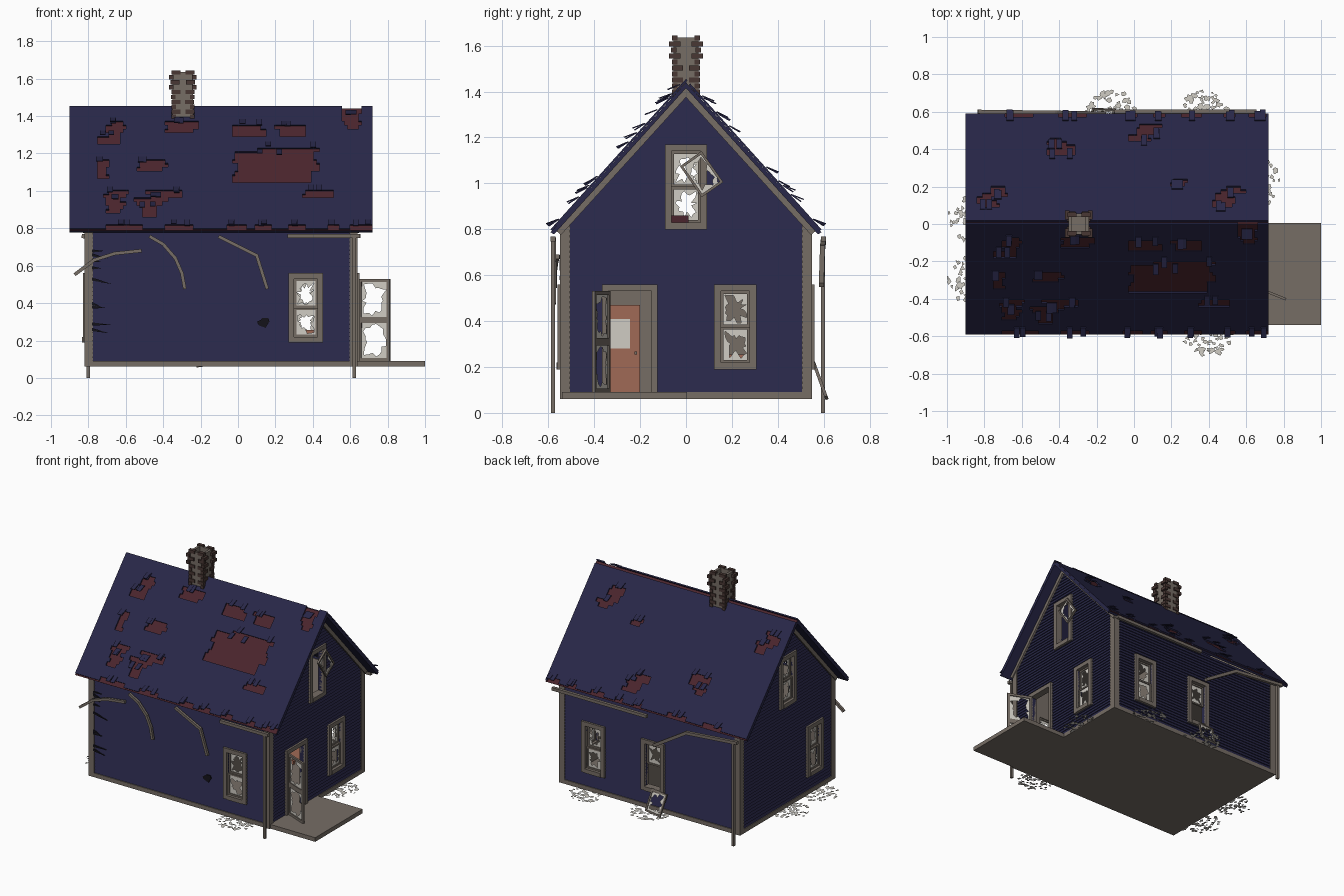
import bpy, math, random
from mathutils import Matrix, Vector

if "Cube" in bpy.data.objects:
    bpy.data.objects.remove(bpy.data.objects["Cube"])
random.seed(4)
R = random.uniform

def material(name, r, g, b):
    m = bpy.data.materials.new(name)
    m.diffuse_color = [((c / 255 + .055) / 1.055) ** 2.4 for c in (r, g, b)] + [1]
    m.use_nodes = True
    m.node_tree.nodes["Principled BSDF"].inputs["Base Color"].default_value = m.diffuse_color
    return m
NAVY = material("navy siding", 40, 39, 72)
RED = material("bare roof red", 74, 36, 44)
TRIM = material("weathered trim", 118, 109, 101)
BRICK = material("dark brick", 72, 55, 51)
GLASS = material("pale glass", 208, 204, 196)
WOOD = material("inner door wood", 160, 106, 86)
DARK = material("dark gap", 20, 18, 26)
I = Matrix.Identity(4)

def make(name, verts, faces, mats, M=I, rule=None):
    me = bpy.data.meshes.new(name)
    me.from_pydata([M @ Vector(v) for v in verts], [], faces)
    for m in mats if isinstance(mats, list) else [mats]:
        me.materials.append(m)
    me.update()
    if rule:
        for p in me.polygons:
            p.material_index = rule(p)
    ob = bpy.data.objects.new(name, me)
    bpy.context.collection.objects.link(ob)
    return ob

HEX = [(0, 3, 2, 1), (4, 5, 6, 7), (0, 1, 5, 4), (1, 2, 6, 5), (2, 3, 7, 6), (3, 0, 4, 7)]
def add_hex(V, F, pts):
    n = len(V)
    V += pts
    F += [tuple(n + i for i in f) for f in HEX]

def boxes(name, items, mat, M=I):
    V, F = [], []
    for x0, x1, y0, y1, z0, z1 in items:
        add_hex(V, F, [(x, y, z) for z in (z0, z1) for x, y in ((x0, y0), (x1, y0), (x1, y1), (x0, y1))])
    return make(name, V, F, mat, M)

def prism(name, pts, y0, y1, mat, M=I):
    n = len(pts)
    V = [(u, y, z) for y in (y0, y1) for u, z in pts]
    F = [tuple(range(n)), tuple(range(2 * n - 1, n - 1, -1))]
    F += [(i, n + i, n + (i + 1) % n, (i + 1) % n) for i in range(n)]
    return make(name, V, F, mat, M)

def beams(name, path, w, mat):
    V, F = [], []
    for p, q in zip(path, path[1:]):
        p, q = Vector(p), Vector(q)
        d = (q - p).normalized()
        s = d.cross(Vector((0, 1, 0))).normalized() * w
        t = d.cross(s).normalized() * w
        add_hex(V, F, [e + a * s + b * t for e in (p - d * w * .5, q + d * w * .5)
                       for a, b in ((-1, -1), (1, -1), (1, 1), (-1, 1))])
    make(name, V, F, mat)

# wall frames: local x along the wall, local -y outward
def frame(x, y, deg):
    return Matrix.Translation((x, y, 0)) @ Matrix.Rotation(math.radians(deg), 4, 'Z')
FRONT, BACK = frame(0, -.54, 0), frame(0, .54, 180)
RIGHT, LEFT = frame(.63, 0, 90), frame(-.81, 0, -90)
SL = .655 / .59

# clapboard walls, row by row, leaving the openings free
def wall(name, M, u0, u1, top, holes):
    V, F, h = [], [], .022
    for i in range(int((top - .07) / h)):
        a = .07 + i * h
        b = a + h
        def lim(z):
            k = (1.43 - z) / SL if top > 1 else 9
            return max(u0, -k), min(u1, k)
        (la, ra), (lb, rb) = lim(a), lim(b)
        cuts = sorted((p, q) for p, q, c, d in holes if a < d and b > c)
        edges = [(la, lb)] + [(e, e) for c in cuts for e in c] + [(ra, rb)]
        for (s, s2), (e, e2) in zip(edges[::2], edges[1::2]):
            add_hex(V, F, [(s, -.007, a), (e, -.007, a), (e, .025, a), (s, .025, a),
                           (s2, 0, b), (e2, 0, b), (e2, .025, b), (s2, .025, b)])
    make(name, V, F, [NAVY, TRIM], M, lambda p: int(p.index % 6 == 4))

def hole(u, z):
    return (u - .0625, u + .0625, z, z + .31)
wall("front_wall", FRONT, -.81, .63, .81, [hole(.363, .22)])
wall("back_wall", BACK, -.63, .81, .81, [hole(-.36, .22), hole(.12, .22)])
wall("right_wall", RIGHT, -.54, .54, 1.42, [hole(.215, .22), hole(0, .83), (-.34, -.15, .06, .53)])
wall("left_wall", LEFT, -.54, .54, 1.42, [hole(.31, .22), hole(0, .83)])

# sash: rails and stile with a jagged broken pane, centred on the origin
def sash(name, M, w, h, rail=.011, keep=.55):
    a, b = w / 2, h / 2
    boxes(name + "_rails", [(-a, a, -.007, .007, -b, rail - b), (-a, a, -.007, .007, b - rail, b),
          (-a, rail - a, -.007, .007, -b, b), (a - rail, a, -.007, .007, -b, b)], TRIM, M)
    a, b, n = a - rail, b - rail, 24
    V = []
    for i in range(n):
        t = math.atan2(b, a) + i * math.tau / n
        c, s = math.cos(t), math.sin(t)
        k = min(a / max(abs(c), 1e-6), b / max(abs(s), 1e-6))
        f = R(keep - .2, .95)
        V += [(k * c, 0, k * s), (k * c * f, 0, k * s * f)]
    make(name + "_broken_glass", V, [(2 * i, (2 * i + 2) % (2 * n), (2 * i + 3) % (2 * n), 2 * i + 1)
                                     for i in range(n)], GLASS, M)

def window(name, M, u, z, sashes=(0, 1)):
    a, b, t = u - .0625, u + .0625, z + .31
    boxes(name + "_frame", [(a - .03, a, -.02, .03, z - .03, t + .03), (b, b + .03, -.02, .03, z - .03, t + .03),
          (a, b, -.02, .03, t, t + .03), (a, b, -.024, .03, z - .03, z)], TRIM, M)
    for s in sashes:
        sash(f"{name}_sash_{s}", M @ Matrix.Translation((u, .004 + .012 * s, z + .0775 + .155 * s)), .125, .155)
window("front_window", FRONT, .363, .22)
window("back_window", BACK, -.36, .22)
window("back_open_window", BACK, .12, .22, (1,))
window("right_window", RIGHT, .215, .22)
window("right_attic_window", RIGHT, 0, .83, ())
window("left_window", LEFT, .31, .22)
window("left_attic_window", LEFT, 0, .83)
sash("hanging_sash", RIGHT @ Matrix.Translation((.068, -.03, 1.04)) @ Matrix.Rotation(math.radians(-35), 4, 'Y'),
     .115, .165, keep=.8)
sash("fallen_sash", BACK @ Matrix.Translation((.17, -.045, .14)) @ Matrix.Rotation(math.radians(-20), 4, 'X')
     @ Matrix.Rotation(.12, 4, 'Y'), .125, .16)

# front door: frame and open glazed leaf
boxes("door_frame", [(-.365, -.34, -.02, .03, .09, .56), (-.15, -.125, -.02, .03, .09, .56),
                     (-.34, -.15, -.02, .03, .53, .56)], TRIM, RIGHT)
LEAF = Matrix.Translation((.645, -.335, 0)) @ Matrix.Rotation(math.radians(-22), 4, 'Z')
for i, z in enumerate((.2, .42)):
    sash(f"door_leaf_{i}", LEAF @ Matrix.Translation((.09, 0, z)), .18, .22, .017, .75)

# floors, porch, corner boards, base trim, rake boards
boxes("ground_floor", [(-.80, .62, -.53, .53, .06, .09)], TRIM)
boxes("attic_floor", [(-.78, .60, -.51, .51, .775, .795)], TRIM)
boxes("porch_slab", [(.62, 1, -.54, .005, .06, .09)], TRIM)
boxes("corner_boards", [(x, x + .045, y, y + .045, .06, .82) for x in (-.82, .595) for y in (-.55, .505)], TRIM)
boxes("base_trim", [(-.815, .635, y, y + .03, .06, .09) for y in (-.55, .52)] +
      [(x, x + .03, -.54, .54, .06, .09) for x in (-.82, .61)], TRIM)
for name, M in (("right", RIGHT), ("left", LEFT)):
    for s in (-1, 1):
        prism(f"{name}_rake_board_{s}", [(0, 1.43), (s * .57, 1.43 - .57 * SL), (s * .545, .775), (0, 1.375)],
              -.018, 0, TRIM, M)

# interior: partition, wooden door, furniture
boxes("partition", [(-.02, 0, -.51, .51, .09, .775)], TRIM)
boxes("inner_door", [(0, .012, -.335, -.2, .09, .47)], WOOD)
boxes("inner_door_panel", [(.012, .016, -.33, -.245, .28, .41)], GLASS)
boxes("inner_door_knob", [(.012, .025, -.225, -.213, .255, .267)], TRIM)
boxes("table", [(.2, .47, .1, .34, .235, .255)] +
      [(x, x + .02, y, y + .02, .09, .235) for x in (.21, .44) for y in (.11, .31)], WOOD)
boxes("attic_chest", [(.3, .42, -.07, .01, .795, .86)], RED)

# roof deck: bare red on top, navy below and at the verges
for s in (-1, 1):
    prof = [(s * .59, .787), (0, 1.44), (0, 1.415), (s * .575, .778)]
    make("roof_deck_front" if s < 0 else "roof_deck_back", [(x, y, z) for x in (-.9, .72) for y, z in prof],
         [(0, 1, 2, 3), (7, 6, 5, 4), (0, 4, 5, 1), (1, 5, 6, 2), (2, 6, 7, 3), (3, 7, 4, 0)],
         [RED, NAVY], I, lambda p: int(p.index != 2))

# shingle layer with missing patches (x0, x1, lower z, upper z)
front_gaps = [(-.69, -.61, 1.26, 1.37), (-.76, -.63, 1.25, 1.3), (-.39, -.22, 1.31, 1.37), (-.02, .13, 1.3, 1.36),
              (.22, .35, 1.29, 1.35), (.57, .65, 1.34, 1.46), (-.76, -.69, 1.07, 1.16), (-.54, -.39, 1.11, 1.16),
              (-.02, .38, 1.05, 1.2), (.08, .42, 1.1, 1.24), (-.48, -.31, .96, 1.0), (-.54, -.4, .93, .97),
              (-.71, -.6, .96, 1.0), (-.69, -.62, .88, .96), (-.53, -.43, .87, .92), (.35, .5, .96, 1.01)]
back_gaps = [(-.46, -.31, .98, 1.05), (-.46, -.38, .94, .99), (-.02, .08, .92, .97), (.03, .14, .86, .93),
             (.2, .29, 1.18, 1.23), (-.83, -.74, 1.27, 1.35), (-.78, -.69, 1.23, 1.29), (.43, .53, 1.27, 1.36),
             (.48, .58, 1.23, 1.28), (-.95, .8, 1.437, 1.47)]
eaves = [(-.69, -.53), (-.4, -.25), (-.06, .02), (.08, .17), (.27, .35), (.47, .54), (.6, .73)]
NX, NS = 108, 32
for s, name, gaps in ((-1, "front", front_gaps), (1, "back", back_gaps)):
    gaps = gaps + [(a, b, .79, .823) for a, b in eaves]
    def pt(x, t, up=0):
        return (x, s * (.59 * (1 - t) + .743 * up), .80 + .655 * t + .669 * up)
    V = [pt(-.9 + 1.62 * i / NX, j / NS) for j in range(NS + 1) for i in range(NX + 1)]
    F = []
    for j in range(NS):
        z = .8 + .655 * (j + .5) / NS
        cut = [(a + R(-.02, .02), b + R(-.02, .02)) for a, b, c, d in gaps if c <= z <= d]
        for i in range(NX):
            x = -.9 + 1.62 * (i + .5) / NX
            if not any(a < x < b for a, b in cut):
                n = j * (NX + 1) + i
                q = (n, n + 1, n + NX + 2, n + NX + 1)
                F.append(q if s < 0 else q[::-1])
    ob = make(name + "_shingles", V, F, NAVY)
    mod = ob.modifiers.new("thickness", 'SOLIDIFY')
    mod.thickness, mod.offset = .009, -1
    # loose shingles lifted beside the gaps
    V, F = [], []
    for a, b, c, d in gaps:
        if b - a > 1:
            continue
        for k in range(2):
            x, t = R(a, b - .03), min(max((d - .8) / .655, .03), .93)
            lift = R(.012, .028)
            add_hex(V, F, [pt(x, t - .03, lift), pt(x + .03, t - .03, lift), pt(x + .03, t + .03), pt(x, t + .03),
                           pt(x, t - .03, lift + .006), pt(x + .03, t - .03, lift + .006),
                           pt(x + .03, t + .03, .006), pt(x, t + .03, .006)])
    make(name + "_loose_shingles", V, F, NAVY)

# chimney: mortar shaft with hollow top, staggered corner bricks
cx = -.295
def ring(r, t, z0, z1):
    return [(cx - r, cx + r, -r, t - r, z0, z1), (cx - r, cx + r, r - t, r, z0, z1),
            (cx - r, cx - r + t, t - r, r - t, z0, z1), (cx + r - t, cx + r, t - r, r - t, z0, z1)]
boxes("chimney_shaft", ring(.055, .018, 1.36, 1.635) + [(cx - .04, cx + .04, -.04, .04, 1.36, 1.56)], TRIM)
bricks = []
for i in range(11):
    r = .073 if i in (7, 9) else .066 if i == 8 else .06 + R(0, .004)
    z = 1.36 + i * .0262
    lx, ly = ((.048, .024), (.024, .048))[i % 2]
    for sx in (-1, 1):
        for sy in (-1, 1):
            xs = sorted((cx + sx * r, cx + sx * (r - lx)))
            ys = sorted((sy * r, sy * (r - ly)))
            bricks.append((*xs, *ys, z, z + .0225))
boxes("chimney_bricks", bricks, BRICK)

# gutters, broken lengths and downspouts
beams("front_gutter", [(.27, -.58, .758), (.645, -.58, .758)], .011, TRIM)
beams("front_broken_gutter_1", [(-.47, -.575, .755), (-.4, -.575, .715), (-.335, -.575, .64),
                                (-.3, -.575, .56), (-.285, -.575, .48)], .009, TRIM)
beams("front_broken_gutter_2", [(-.1, -.575, .755), (.1, -.575, .655), (.155, -.575, .48)], .009, TRIM)
beams("front_broken_gutter_3", [(-.87, -.57, .555), (-.77, -.57, .63), (-.66, -.565, .665),
                                (-.52, -.56, .68)], .009, TRIM)
beams("back_gutter", [(.65, .6, .758), (-.1, .6, .758)], .011, TRIM)
beams("back_broken_gutter", [(-.16, .59, .56), (-.42, .595, .72), (-.83, .6, .758)], .011, TRIM)
beams("front_downspout", [(.622, -.58, .005), (.622, -.58, .758)], .009, TRIM)
beams("back_downspout", [(-.8, .597, .005), (-.8, .597, .758)], .009, TRIM)

# splits and a hole in the front siding
for k, z in enumerate((.25, .28, .37, .39, .52, .58, .62, .65, .67)):
    prism(f"siding_split_{k}", [(-.78, z), (-.7 + R(-.03, .03), z + R(-.02, .01)), (-.78, z + .017)],
          -.012, -.004, DARK, FRONT)
prism("siding_hole", [(.14 + R(.02, .04) * math.cos(t * .63), .3 + R(.02, .04) * math.sin(t * .63))
                      for t in range(10)], -.011, -.004, DARK, FRONT)

# glass shards scattered below the windows
for name, M, u, depth in (("front", FRONT, .39, .18), ("back_1", BACK, -.38, .18), ("back_2", BACK, .12, .18),
                          ("right", RIGHT, .22, .15), ("left_1", LEFT, -.03, .19), ("left_2", LEFT, .3, .19)):
    V, F = [], []
    while len(F) < 60:
        a, o = R(-1, 1), R(.05, 1)
        if a * a + o * o > 1:
            continue
        n, k = random.randint(3, 5), len(V)
        r, t0 = R(.009, .02), R(0, 6)
        for i in range(n):
            t = t0 + math.tau * i / n + R(-.4, .4)
            V.append((u + a * .14 + r * math.cos(t), max(-depth, -o * depth + r * math.sin(t) * .8), .061))
        F.append(tuple(range(k, k + n)))
    make(name + "_glass_shards", V, F, GLASS, M)
